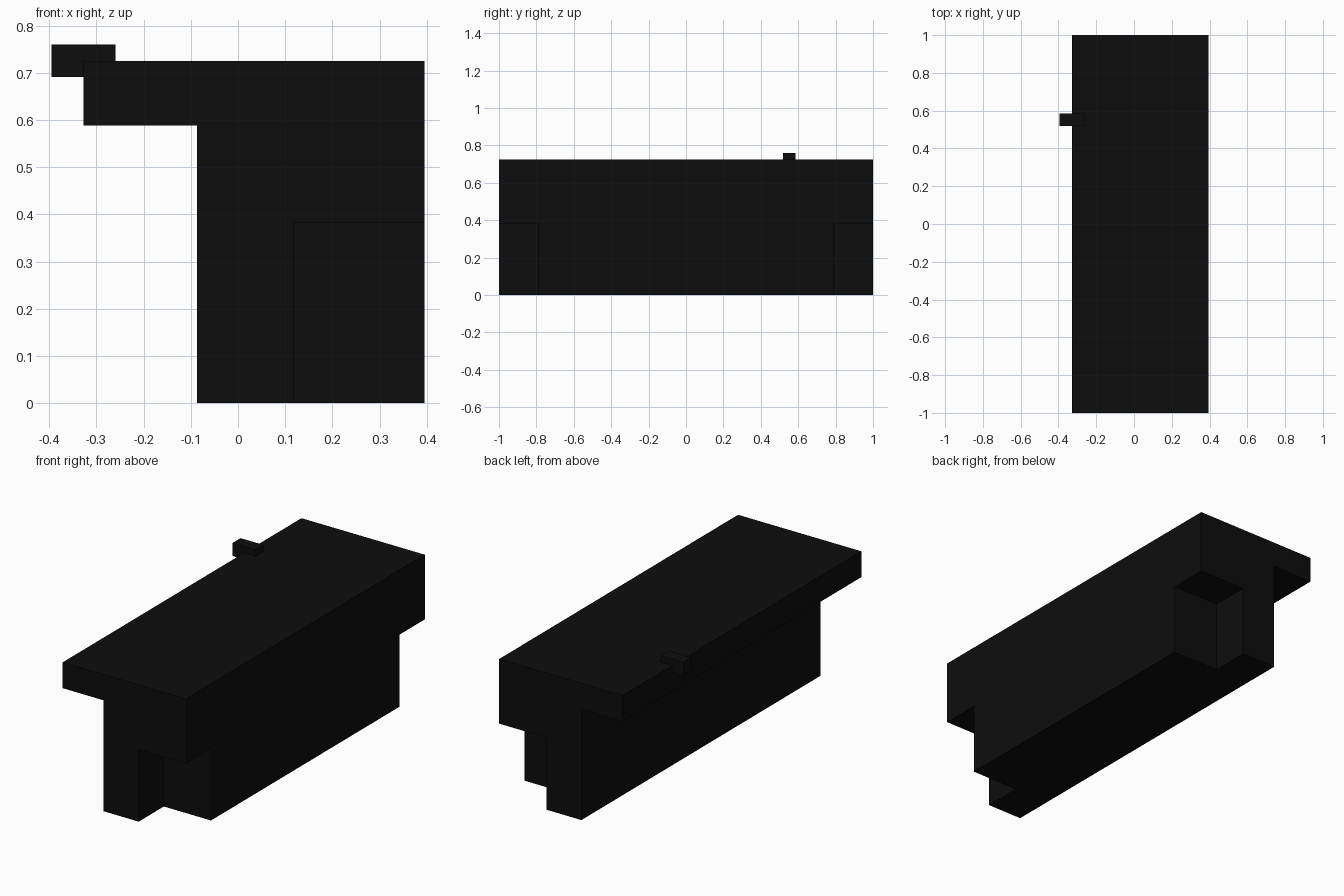
import bpy
import bmesh

if "Cube" in bpy.data.objects:
    bpy.data.objects.remove(bpy.data.objects["Cube"])

black = bpy.data.materials.new("near black")
black.diffuse_color = (0.004, 0.004, 0.004, 1)
black.use_nodes = True
black.node_tree.nodes["Principled BSDF"].inputs["Base Color"].default_value = black.diffuse_color


def finish(name, bm):
    bmesh.ops.recalc_face_normals(bm, faces=bm.faces)
    mesh = bpy.data.meshes.new(name)
    bm.to_mesh(mesh)
    bm.free()
    mesh.materials.append(black)
    obj = bpy.data.objects.new(name, mesh)
    bpy.context.collection.objects.link(obj)
    return obj


def prism(name, profile, y0, y1):
    """Extrude an x/z outline along y."""
    bm = bmesh.new()
    face = bm.faces.new([bm.verts.new((x, y0, z)) for x, z in profile])
    ext = bmesh.ops.extrude_face_region(bm, geom=[face])
    verts = [v for v in ext["geom"] if isinstance(v, bmesh.types.BMVert)]
    bmesh.ops.translate(bm, verts=verts, vec=(0, y1 - y0, 0))
    return finish(name, bm)


def box(name, x0, x1, y0, y1, z0, z1):
    return prism(name, [(x0, z0), (x1, z0), (x1, z1), (x0, z1)], y0, y1)


# Main body: counter top overhanging on the left, one solid base
body = prism("counter_body",
             [(-0.087, 0), (0.395, 0), (0.395, 0.725), (-0.328, 0.725),
              (-0.328, 0.588), (-0.087, 0.588)], -1, 1)

# Notches under both right-hand corners
for side, y0, y1 in (("front", -1.1, -0.79), ("back", 0.79, 1.1)):
    cutter = box(side + "_notch_cutter", 0.118, 0.5, y0, y1, -0.1, 0.382)
    cutter.hide_render = True
    cutter.hide_set(True)
    mod = body.modifiers.new(side + "_notch", "BOOLEAN")
    mod.operation = "DIFFERENCE"
    mod.solver = "EXACT"
    mod.object = cutter

# Small catch on the overhanging edge
box("edge_catch", -0.395, -0.26, 0.518, 0.585, 0.691, 0.76)
